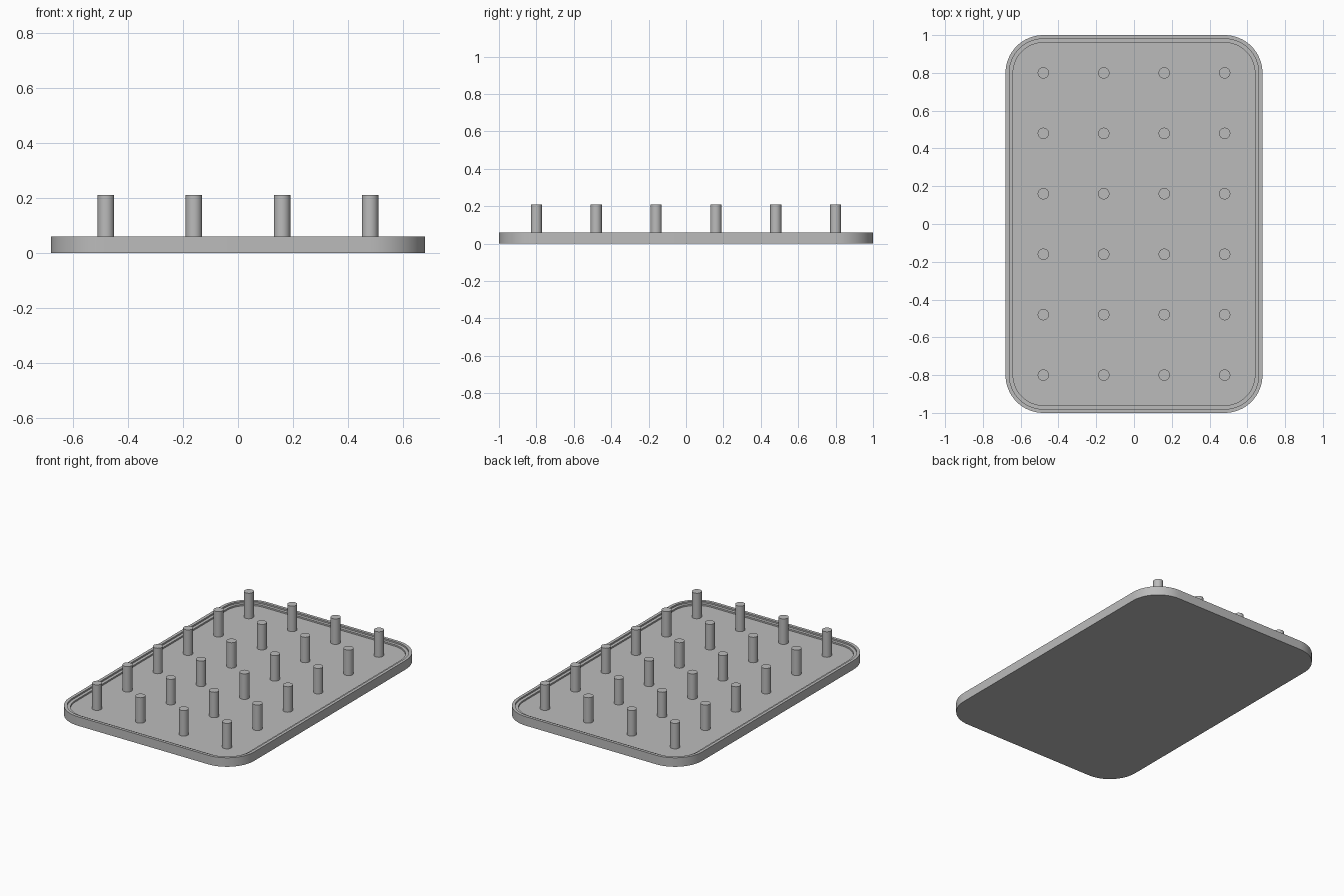
import bpy, bmesh, math

cube = bpy.data.objects.get("Cube")
if cube:
    bpy.data.objects.remove(cube)

HALF_X, HALF_Y, CORNER = 0.68, 1.0, 0.2
FLOOR_Z, LEDGE_Z, RIM_Z, PEG_TOP = 0.04, 0.05, 0.06, 0.21
STEP, PITCH, PEG_RADIUS = 0.02, 0.32, 0.03

grey = bpy.data.materials.new("plain grey")
grey.use_nodes = True
colour = (0.5, 0.5, 0.5, 1)
grey.diffuse_color = colour
grey.node_tree.nodes["Principled BSDF"].inputs["Base Color"].default_value = colour


def finish(bm, name):
    """Turn a bmesh into a grey object with smooth curves and sharp edges."""
    bmesh.ops.recalc_face_normals(bm, faces=bm.faces)
    mesh = bpy.data.meshes.new(name)
    bm.to_mesh(mesh)
    bm.free()
    mesh.materials.append(grey)
    obj = bpy.data.objects.new(name, mesh)
    bpy.context.collection.objects.link(obj)
    bpy.ops.object.select_all(action="DESELECT")
    obj.select_set(True)
    bpy.context.view_layer.objects.active = obj
    bpy.ops.object.shade_smooth_by_angle(angle=math.radians(30))
    return obj


def rounded_loop(bm, inset, z, segments=16):
    """Ring of vertices around a rounded rectangle."""
    radius = CORNER - inset
    cx, cy = HALF_X - CORNER, HALF_Y - CORNER
    ring = []
    for quarter, (sx, sy) in enumerate([(1, 1), (-1, 1), (-1, -1), (1, -1)]):
        for i in range(segments + 1):
            a = (quarter + i / segments) * math.pi / 2
            ring.append(bm.verts.new((sx * cx + radius * math.cos(a),
                                      sy * cy + radius * math.sin(a), z)))
    return ring


# Tray: outer wall, rim, stepped ledge and floor
bm = bmesh.new()
profile = [(0, 0), (0, RIM_Z), (STEP, RIM_Z), (STEP, LEDGE_Z),
           (2 * STEP, LEDGE_Z), (2 * STEP, FLOOR_Z)]
rings = [rounded_loop(bm, inset, z) for inset, z in profile]
for low, high in zip(rings, rings[1:]):
    for i in range(len(low)):
        j = (i + 1) % len(low)
        bm.faces.new((low[i], low[j], high[j], high[i]))
bm.faces.new(rings[0])
bm.faces.new(rings[-1])
finish(bm, "tray")

# Pegs: a grid of upright round posts on the floor
for row in range(6):
    for column in range(4):
        bm = bmesh.new()
        bmesh.ops.create_cone(bm, cap_ends=True, segments=32, radius1=PEG_RADIUS,
                              radius2=PEG_RADIUS, depth=PEG_TOP - FLOOR_Z)
        peg = finish(bm, f"peg_{row + 1}_{column + 1}")
        peg.location = ((column - 1.5) * PITCH, (row - 2.5) * PITCH,
                        (PEG_TOP + FLOOR_Z) / 2)
